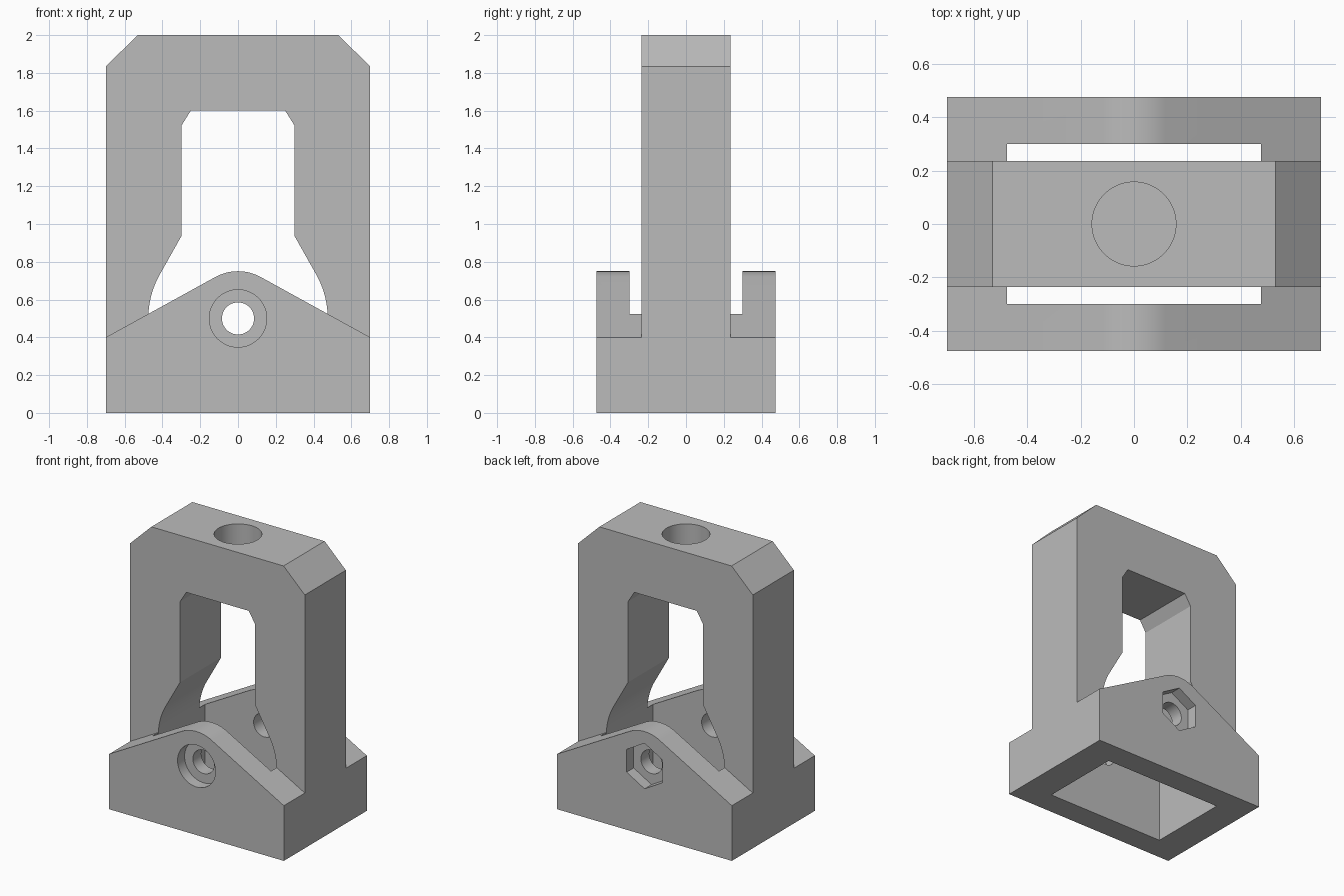
import bpy, bmesh
from math import pi, sin, cos, radians

old = bpy.data.objects.get("Cube")
if old:
    bpy.data.objects.remove(old, do_unlink=True)

grey = bpy.data.materials.new("plain grey")
grey.use_nodes = True
colour = (0.5, 0.5, 0.5, 1)
grey.diffuse_color = colour
grey.node_tree.nodes["Principled BSDF"].inputs["Base Color"].default_value = colour

HINGE_Z = 0.5


def prism(name, profile, start, end, axis="Y"):
    """Extrude a closed profile: (x, z) along y, or (x, y) along z."""
    bm = bmesh.new()
    place = (lambda a, b, t: (a, t, b)) if axis == "Y" else (lambda a, b, t: (a, b, t))
    face = bm.faces.new([bm.verts.new(place(a, b, start)) for a, b in profile])
    moved = bmesh.ops.extrude_face_region(bm, geom=[face])["geom"]
    shift = place(0, 0, end - start)
    bmesh.ops.translate(bm, vec=shift, verts=[v for v in moved if isinstance(v, bmesh.types.BMVert)])
    bmesh.ops.recalc_face_normals(bm, faces=bm.faces)
    mesh = bpy.data.meshes.new(name)
    bm.to_mesh(mesh)
    bm.free()
    mesh.materials.append(grey)
    obj = bpy.data.objects.new(name, mesh)
    bpy.context.collection.objects.link(obj)
    return obj


def arc(radius, start, end, steps, centre=HINGE_Z):
    angles = [radians(start + (end - start) * i / steps) for i in range(steps + 1)]
    return [(radius * cos(a), centre + radius * sin(a)) for a in angles]


def circle(radius, sides, centre=HINGE_Z):
    return arc(radius, 90, 450, sides, centre)[:-1]


def mirrored(right):
    """Close a right-hand half profile with its mirror image."""
    return right + [(-x, z) for x, z in reversed(right) if x > 1e-5]


def rectangle(x, y):
    return [(x, -y), (x, y), (-x, y), (-x, -y)]


def combine(target, tool, operation):
    mod = target.modifiers.new(operation, "BOOLEAN")
    mod.operation = operation
    mod.solver = "EXACT"
    mod.object = tool
    tool.hide_render = True
    bpy.context.view_layer.objects.active = target
    bpy.ops.object.modifier_apply(modifier=mod.name)
    bpy.data.objects.remove(tool, do_unlink=True)


# Base with two rounded cheeks, hollow through the middle
cheek = mirrored([(0.7, 0), (0.7, 0.4)] + arc(0.25, 61, 90, 10))
body = prism("clamp_body", cheek, -0.475, 0.475)
combine(body, prism("cavity", rectangle(0.475, 0.30), -0.2, 1.2, "Z"), "DIFFERENCE")

# Upright arch with chamfered shoulders and a flared opening
arch = prism("arch", mirrored([(0.7, 0), (0.7, 1.835), (0.53, 2)]), -0.235, 0.235)
opening = mirrored([(0.475, -0.2)] + arc(0.475, 0, 30, 12)
                   + [(0.3, 0.935), (0.3, 1.52), (0.25, 1.6)])
combine(arch, prism("opening", opening, -0.6, 0.6), "DIFFERENCE")
combine(body, arch, "UNION")

# Blind socket in the top
combine(body, prism("socket", circle(0.157, 64, 0), 1.7, 2.2, "Z"), "DIFFERENCE")

# Pin hole, round recess in front and hexagonal nut recess behind
combine(body, prism("pin_hole", circle(0.085, 48), -0.7, 0.7), "DIFFERENCE")
combine(body, prism("head_recess", circle(0.152, 64), -0.7, -0.395), "DIFFERENCE")
combine(body, prism("nut_recess", circle(0.165, 6), 0.395, 0.7), "DIFFERENCE")

# Merge flat faces and smooth the curved ones
bm = bmesh.new()
bm.from_mesh(body.data)
bmesh.ops.remove_doubles(bm, verts=bm.verts, dist=1e-5)
bmesh.ops.dissolve_limit(bm, angle_limit=radians(0.5), verts=bm.verts, edges=bm.edges)
bm.to_mesh(body.data)
bm.free()

bpy.ops.object.select_all(action="DESELECT")
body.select_set(True)
bpy.context.view_layer.objects.active = body
bpy.ops.object.shade_smooth_by_angle(angle=radians(25))
